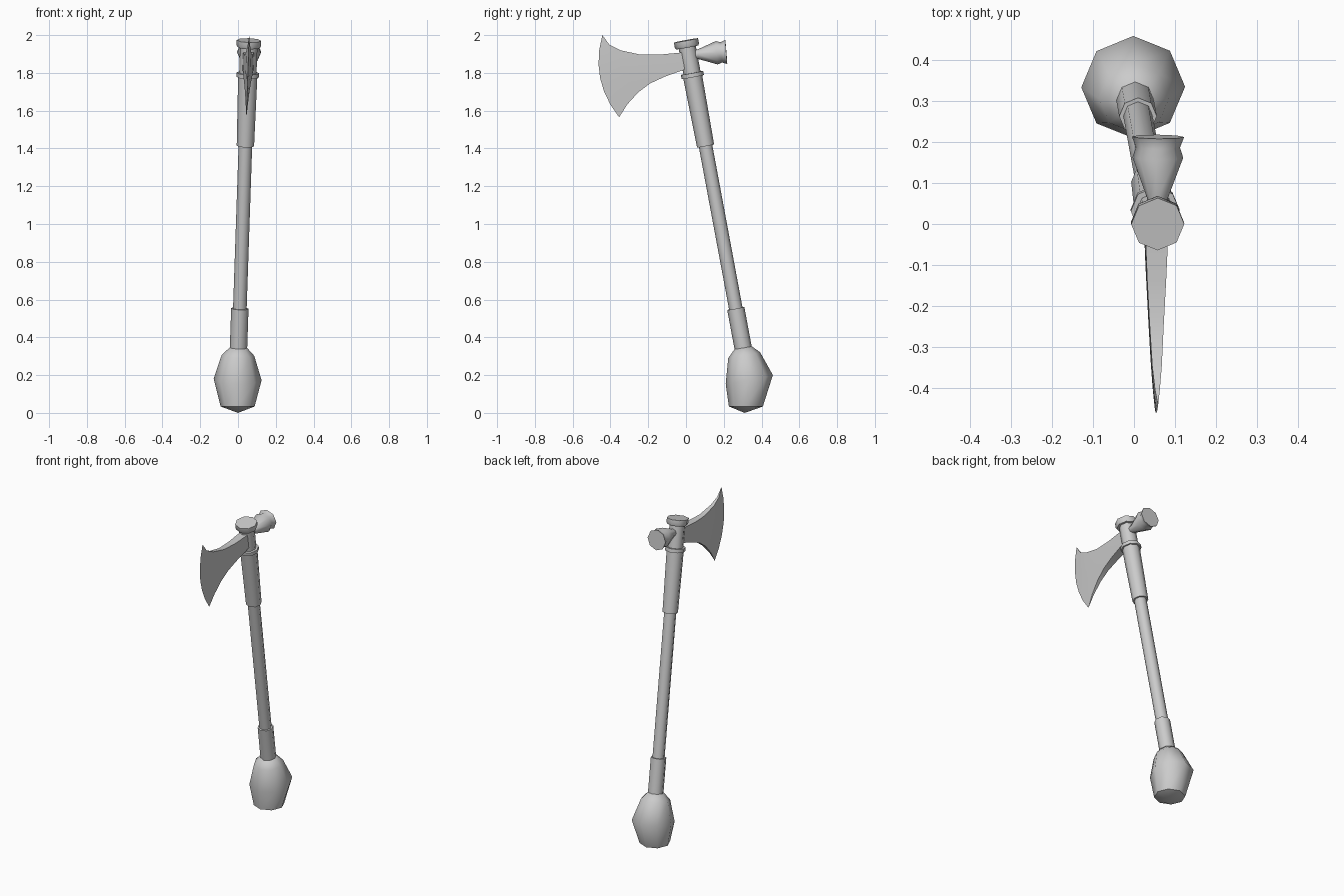
import bpy, bmesh, math
from mathutils import Vector

if "Cube" in bpy.data.objects:
    bpy.data.objects.remove(bpy.data.objects["Cube"])

SHAFT_DIR = Vector((0.034, -0.186, 1)).normalized()


def axis_point(z):
    """Point on the leaning shaft axis at height z."""
    return Vector((0.058 + 0.034 * (z - 1.97), 0.186 * (1.97 - z), z))


def finish(name, bm, angle=50):
    bmesh.ops.recalc_face_normals(bm, faces=bm.faces)
    mesh = bpy.data.meshes.new(name)
    bm.to_mesh(mesh)
    bm.free()
    obj = bpy.data.objects.new(name, mesh)
    bpy.context.collection.objects.link(obj)
    bpy.ops.object.select_all(action='DESELECT')
    obj.select_set(True)
    bpy.context.view_layer.objects.active = obj
    bpy.ops.object.shade_smooth_by_angle(angle=math.radians(angle))
    return obj


def loft(name, rings, side=Vector((1, 0, 0)), sides=8, pole=None):
    """Skin a stack of polygon rings given as (centre, axis, radius)."""
    bm = bmesh.new()
    loops = []
    for centre, axis, r in rings:
        axis = Vector(axis).normalized()
        u = (side - axis * side.dot(axis)).normalized()
        w = axis.cross(u)
        loops.append([bm.verts.new(Vector(centre) + r * (
            u * math.cos(i * math.tau / sides) + w * math.sin(i * math.tau / sides)))
            for i in range(sides)])
    for a, b in zip(loops, loops[1:]):
        for i in range(sides):
            j = (i + 1) % sides
            bm.faces.new((a[i], a[j], b[j], b[i]))
    bm.faces.new(loops[-1])
    if pole is None:
        bm.faces.new(loops[0])
    else:
        p = bm.verts.new(pole)
        for i in range(sides):
            bm.faces.new((p, loops[0][i], loops[0][(i + 1) % sides]))
    return finish(name, bm)


def shaft_part(name, profile):
    return loft(name, [(axis_point(z), SHAFT_DIR, r) for z, r in profile])


# Shaft, sleeves, collar and top cap along one leaning axis
shaft_part("shaft", [(0.50, 0.036), (1.45, 0.036)])
shaft_part("lower_sleeve", [(0.34, 0.046), (0.553, 0.046)])
shaft_part("upper_sleeve", [(1.413, 0.046), (1.79, 0.051)])
shaft_part("collar", [(1.778, 0.060), (1.80, 0.060)])
shaft_part("head_socket", [(1.79, 0.046), (1.945, 0.046)])
shaft_part("top_cap", [(1.935, 0.060), (1.945, 0.065), (1.972, 0.065)])

# Bulbous pommel
loft("pommel", [
    ((-0.002, 0.317, 0.034), (0, 0, 1), 0.09),
    ((-0.002, 0.335, 0.177), SHAFT_DIR, 0.127),
    ((0.0, 0.308, 0.305), SHAFT_DIR, 0.086),
    ((0.003, 0.301, 0.348), SHAFT_DIR, 0.043)], pole=(0, 0.311, 0))

# Flared hammer on the back of the head
ham_dir = Vector((0.01, 0.996, 0.08)).normalized()
ham_start = Vector((0.057, 0.03, 1.896))
loft("hammer", [(ham_start + ham_dir * d, ham_dir, r) for d, r in (
    (0, 0.022), (0.035, 0.026), (0.133, 0.062), (0.158, 0.054), (0.184, 0.064))])

# Axe blade: wedge grid between upper and lower curves, thin at the edge
upper = [(0.0, 1.91), (-0.137, 1.897), (-0.243, 1.897), (-0.348, 1.92), (-0.406, 1.95), (-0.443, 2.0)]
lower = [(0.0, 1.82), (-0.11, 1.781), (-0.19, 1.744), (-0.253, 1.697), (-0.311, 1.633), (-0.354, 1.565)]
ROWS = 6
bm = bmesh.new()
grids = []
for s in (-1, 1):
    grid = []
    for c, (a, b) in enumerate(zip(upper, lower)):
        t = c / (len(upper) - 1)
        col = []
        for k in range(ROWS + 1):
            v = k / ROWS
            bulge = 0.056 * 4 * v * (1 - v) * t
            y = a[0] + (b[0] - a[0]) * v - bulge
            z = a[1] + (b[1] - a[1]) * v - bulge * 0.2
            x = axis_point(z).x + s * 0.029 * (1 - t)
            col.append(bm.verts.new((x, y, z)))
        grid.append(col)
    for c in range(len(grid) - 1):
        for k in range(ROWS):
            bm.faces.new((grid[c][k], grid[c + 1][k], grid[c + 1][k + 1], grid[c][k + 1]))
    grids.append(grid)
g, h = grids
for k in (0, ROWS):
    for c in range(len(g) - 1):
        bm.faces.new((g[c][k], g[c + 1][k], h[c + 1][k], h[c][k]))
for k in range(ROWS):
    bm.faces.new((g[0][k], g[0][k + 1], h[0][k + 1], h[0][k]))
bmesh.ops.remove_doubles(bm, verts=bm.verts, dist=0.0005)
finish("axe_blade", bm, 35)
